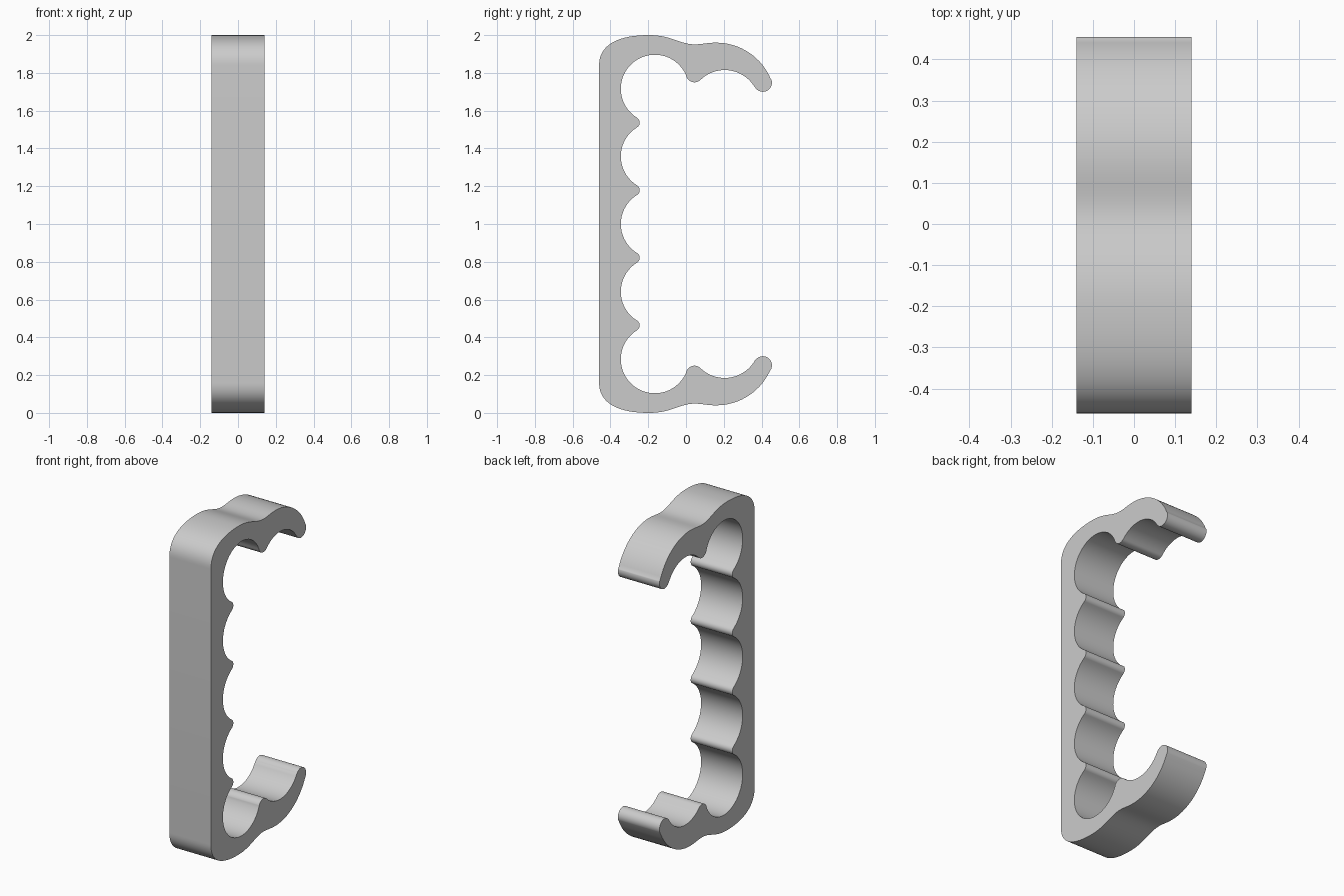
import bpy
import bmesh
from math import atan2, cos, sin, pi, tau
from mathutils import Vector
from mathutils.geometry import interpolate_bezier

cube = bpy.data.objects.get("Cube")
if cube:
    bpy.data.objects.remove(cube, do_unlink=True)

HALF_WIDTH = 0.14
PITCH = 0.358          # spacing of the finger hollows
HOLLOW = 0.18          # hollow radius


def arc(centre, radius, start, end, clockwise):
    """Points from the start angle to the end angle in the given sense."""
    sweep = (start - end) % tau if clockwise else -((end - start) % tau)
    n = max(6, int(abs(sweep) / 0.07))
    angles = [start - sweep * i / n for i in range(n + 1)]
    return [centre + radius * Vector((cos(a), sin(a))) for a in angles]


def angle(a, b):
    d = b - a
    return atan2(d.y, d.x)


def bezier(*points):
    return interpolate_bezier(*[Vector(p) for p in points], 24)


# Outer edge of the upper half: back corner, crown, dip and brow
outline = bezier((-0.46, 1.84), (-0.46, 1.96), (-0.34, 2), (-0.195, 2))
outline += bezier((-0.195, 2), (-0.08, 2), (-0.03, 1.951), (0.045, 1.951))
outline += bezier((0.045, 1.951), (0.085, 1.951), (0.11, 1.96), (0.16, 1.96))

# Round brow, hook tip, hook hollow and nub, joined tangentially
brow = Vector((0.16, 1.647))
tip = Vector((0.407, 1.748))
hook = Vector((0.205, 1.631))
nub = Vector((0.045, 1.795))
top_hollow = Vector((-0.165, 1 + 2 * PITCH))
tip_angle = angle(brow, tip)
outline += arc(brow, 0.313, pi / 2, tip_angle, True)
outline += arc(tip, 0.048, tip_angle, angle(tip, hook), True)
outline += arc(hook, 0.184, angle(hook, tip), angle(hook, nub), False)
outline += arc(nub, 0.045, angle(nub, hook), angle(nub, top_hollow), True)

# Finger hollows with small rounded ridges, down to the middle height
start = angle(top_hollow, nub)
for i in range(2):
    hollow = top_hollow - Vector((0, PITCH * i))
    ridge = hollow + Vector((-0.11, -PITCH / 2))
    below = hollow - Vector((0, PITCH))
    outline += arc(hollow, HOLLOW, start, angle(hollow, ridge), False)
    outline += arc(ridge, 0.03, angle(ridge, hollow), angle(ridge, below), True)
    start = angle(below, ridge)
outline += arc(below, HOLLOW, start, pi, False)

# Mirror the upper half to close the profile, dropping repeated points
lower = [Vector((p.x, 2 - p.y)) for p in reversed(outline)]
profile = []
for p in outline + lower:
    if not profile or (p - profile[-1]).length > 0.002:
        profile.append(p)

# Extrude the profile across the width
bm = bmesh.new()
side = bm.faces.new([bm.verts.new((-HALF_WIDTH, p.x, p.y)) for p in profile])
grown = bmesh.ops.extrude_face_region(bm, geom=[side])
moved = [g for g in grown["geom"] if isinstance(g, bmesh.types.BMVert)]
bmesh.ops.translate(bm, verts=moved, vec=(2 * HALF_WIDTH, 0, 0))
if not any(f.normal.x > 0.9 for f in bm.faces) or len([f for f in bm.faces if len(f.verts) > 4]) < 2:
    bm.faces.new([v for v in side.verts])
bmesh.ops.recalc_face_normals(bm, faces=bm.faces)
mesh = bpy.data.meshes.new("grip_handle")
bm.to_mesh(mesh)
bm.free()
handle = bpy.data.objects.new("grip_handle", mesh)
bpy.context.collection.objects.link(handle)

# Plain grey material
grey = bpy.data.materials.new("light_grey")
grey.use_nodes = True
colour = (0.6, 0.6, 0.6, 1)
grey.diffuse_color = colour
grey.node_tree.nodes["Principled BSDF"].inputs["Base Color"].default_value = colour
mesh.materials.append(grey)

bpy.context.view_layer.objects.active = handle
handle.select_set(True)
bpy.ops.object.shade_smooth_by_angle(angle=0.6)
